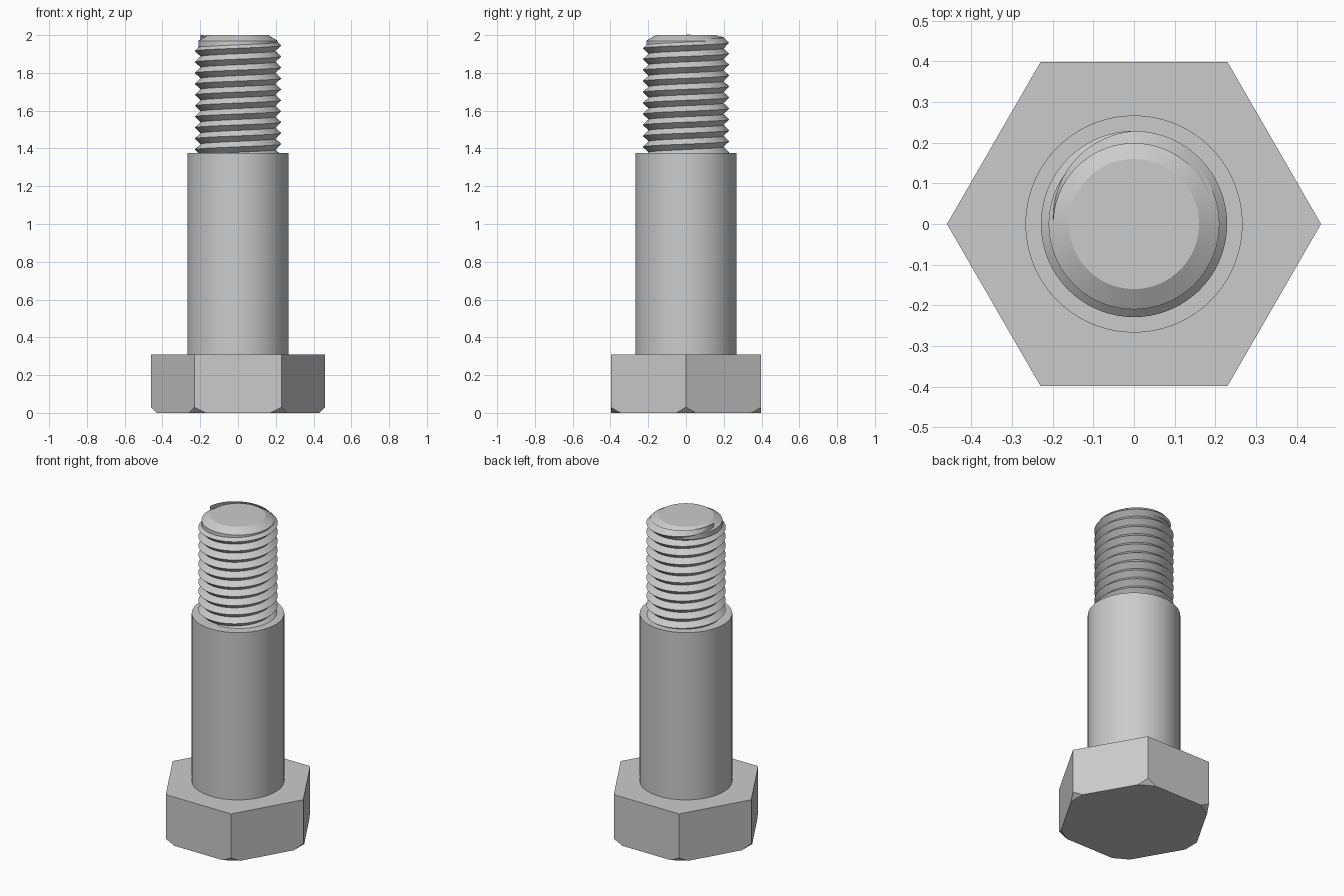
import bpy, bmesh, math
from mathutils import Vector

cube = bpy.data.objects.get("Cube")
if cube:
    bpy.data.objects.remove(cube, do_unlink=True)

steel = bpy.data.materials.new("steel grey")
steel.use_nodes = True
GREY = (0.6, 0.6, 0.6, 1)
steel.diffuse_color = GREY
steel.node_tree.nodes["Principled BSDF"].inputs["Base Color"].default_value = GREY
SIDES = 72


def finish(bm, name, smooth=True):
    """Turn a bmesh into a shaded, coloured object."""
    bmesh.ops.recalc_face_normals(bm, faces=bm.faces)
    mesh = bpy.data.meshes.new(name)
    bm.to_mesh(mesh)
    bm.free()
    mesh.materials.append(steel)
    obj = bpy.data.objects.new(name, mesh)
    bpy.context.collection.objects.link(obj)
    if smooth:
        bpy.ops.object.select_all(action="DESELECT")
        obj.select_set(True)
        bpy.context.view_layer.objects.active = obj
        bpy.ops.object.shade_smooth_by_angle(angle=math.radians(25))
    return obj


def turned(name, profile):
    """Closed solid of revolution from (radius, height) points."""
    bm = bmesh.new()
    rings = []
    for r, z in profile:
        rings.append([bm.verts.new((r * math.cos(a), r * math.sin(a), z))
                      for a in (math.tau * i / SIDES for i in range(SIDES))])
    for low, high in zip(rings, rings[1:]):
        for i in range(SIDES):
            j = (i + 1) % SIDES
            bm.faces.new((low[i], low[j], high[j], high[i]))
    bm.faces.new(rings[0])
    bm.faces.new(rings[-1])
    return finish(bm, name)


# Hexagonal head, with a slanted flat cut at each lower corner
HEAD_R, HEAD_H = 0.46, 0.31
bm = bmesh.new()
base = bm.faces.new([bm.verts.new((HEAD_R * math.cos(k * math.pi / 3),
                                   HEAD_R * math.sin(k * math.pi / 3), 0)) for k in range(6)])
top = bmesh.ops.extrude_face_region(bm, geom=[base])["geom"]
bmesh.ops.translate(bm, vec=(0, 0, HEAD_H),
                    verts=[v for v in top if isinstance(v, bmesh.types.BMVert)])
if not base.is_valid or len(bm.faces) < 8:
    bmesh.ops.holes_fill(bm, edges=bm.edges, sides=6)
for k in range(6):
    out = Vector((math.cos(k * math.pi / 3), math.sin(k * math.pi / 3), 0))
    bmesh.ops.bisect_plane(bm, geom=bm.verts[:] + bm.edges[:] + bm.faces[:],
                           plane_co=out * 0.43, plane_no=out - Vector((0, 0, 1)),
                           clear_outer=True)
    bmesh.ops.holes_fill(bm, edges=[e for e in bm.edges if e.is_boundary], sides=0)
finish(bm, "hex_head", smooth=False)

# Plain shank
SHANK_TOP = 1.375
turned("shank", [(0.267, HEAD_H), (0.267, SHANK_TOP)])

# Threaded core with a chamfered tip
ROOT, CREST = 0.198, 0.229
turned("core_and_tip", [(ROOT - 0.004, SHANK_TOP), (ROOT - 0.004, 1.925),
                        (0.21, 1.94), (0.21, 1.97), (0.16, 2.0)])

# Right-hand helical thread that fades out near the tip
PITCH = 0.058
END_Z = 1.945 + PITCH / 2
TURNS = 10.75
steps = int(TURNS * SIDES)
fade = SIDES // 4
bm = bmesh.new()
rows = []
for i in range(steps + 1):
    back = steps - i
    angle = math.pi - math.tau * back / SIDES
    z = END_Z - PITCH * back / SIDES
    crest = ROOT + (CREST - ROOT) * min(1, back / fade)
    if z - PITCH / 2 < SHANK_TOP - PITCH:
        continue
    rows.append([bm.verts.new((r * math.cos(angle), r * math.sin(angle), z + dz))
                 for r, dz in ((ROOT, -PITCH / 2), (crest, 0), (ROOT, PITCH / 2))])
for a, b in zip(rows, rows[1:]):
    for k in range(2):
        bm.faces.new((a[k], b[k], b[k + 1], a[k + 1]))
bmesh.ops.remove_doubles(bm, verts=bm.verts, dist=0.0002)
finish(bm, "thread")
